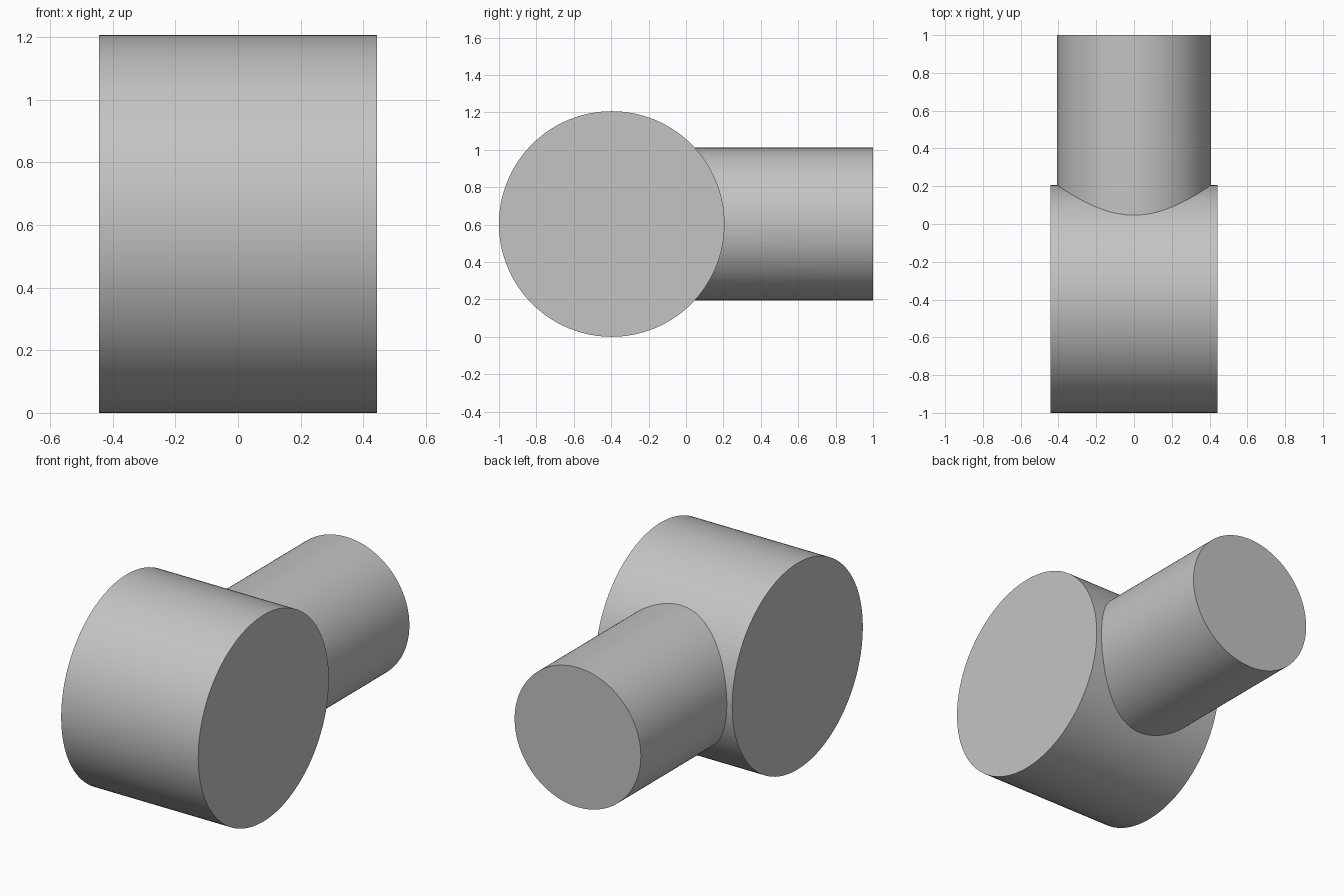
import bpy
from math import pi, radians

cube = bpy.data.objects.get("Cube")
if cube:
    bpy.data.objects.remove(cube, do_unlink=True)

grey = bpy.data.materials.new("plain grey")
grey.use_nodes = True
color = (0.55, 0.55, 0.55, 1)
grey.diffuse_color = color
grey.node_tree.nodes["Principled BSDF"].inputs["Base Color"].default_value = color

RADIUS = 0.603
DRUM_Y = RADIUS - 1


def cylinder(name, radius, length, location, rotation):
    bpy.ops.mesh.primitive_cylinder_add(vertices=128, radius=radius, depth=length,
                                        location=location, rotation=rotation)
    obj = bpy.context.object
    obj.name = name
    obj.data.materials.append(grey)
    return obj


# Stem runs from the drum's axis to the back
stem = cylinder("stem", 0.408, 1 - DRUM_Y, (0, (1 + DRUM_Y) / 2, RADIUS), (pi / 2, 0, 0))

# Wide drum lying across the front
drum = cylinder("drum_with_stem", RADIUS, 0.886, (0, DRUM_Y, RADIUS), (0, pi / 2, 0))

# Fuse both into one solid
union = drum.modifiers.new("fuse stem", "BOOLEAN")
union.operation = "UNION"
union.solver = "EXACT"
union.object = stem
bpy.ops.object.modifier_apply(modifier=union.name)
bpy.data.objects.remove(stem, do_unlink=True)

# Round walls smooth, rims and the joint crisp
bpy.ops.object.shade_smooth_by_angle(angle=radians(30))
